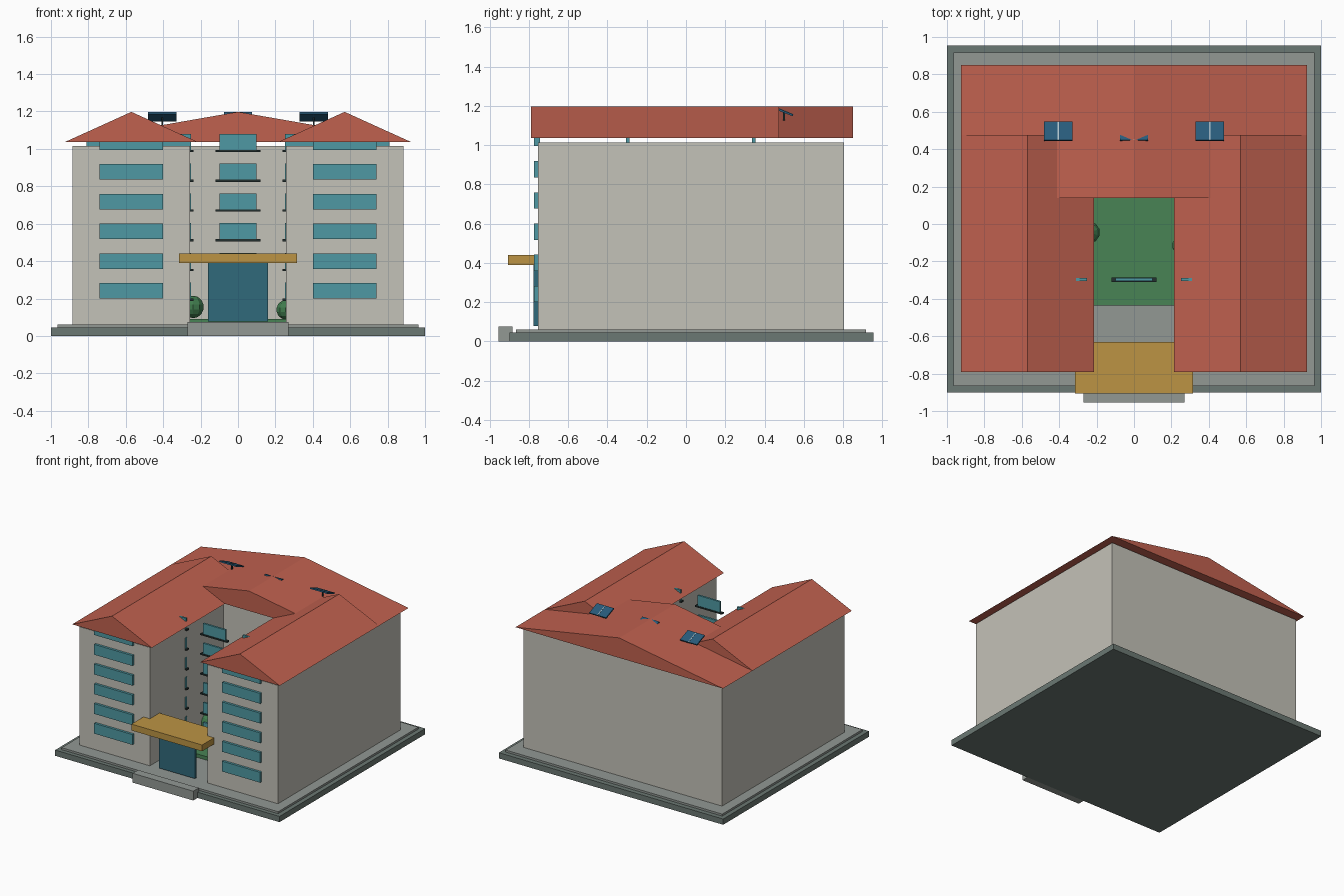
import bpy, bmesh, math
from mathutils import Matrix

if "Cube" in bpy.data.objects:
    bpy.data.objects.remove(bpy.data.objects["Cube"])


def mat(name, hexa):
    m = bpy.data.materials.new(name)
    rgb = [int(hexa[i:i + 2], 16) / 255 for i in (0, 2, 4)]
    m.diffuse_color = [*((c / 12.92 if c < 0.04 else ((c + 0.055) / 1.055) ** 2.4) for c in rgb), 1]
    m.use_nodes = True
    m.node_tree.nodes["Principled BSDF"].inputs["Base Color"].default_value = m.diffuse_color
    return m


WALL = mat("plaster", "C4C2B8")
ROOF = mat("roof_tile", "C0614F")
PLINTH = mat("dark_stone", "6B7873")
PAVING = mat("paving", "929894")
GLASS = mat("window_glass", "4F99A3")
DOOR = mat("door_glass", "306A7B")
CANOPY = mat("canopy_ochre", "BC9444")
GRASS = mat("grass", "488355")
BUSH = mat("bush_green", "3F7A4C")
RAIL = mat("dark_metal", "23302F")
SOLAR = mat("solar_blue", "285B7B")
TRIM = mat("solar_trim", "AFC4CC")


def finish(name, bm, material):
    bmesh.ops.recalc_face_normals(bm, faces=bm.faces)
    me = bpy.data.meshes.new(name)
    bm.to_mesh(me)
    bm.free()
    ob = bpy.data.objects.new(name, me)
    bpy.context.collection.objects.link(ob)
    me.materials.append(material)
    return ob


def add_box(bm, x, y, z):
    ranges = (x, y, z)
    centre = [(a + b) / 2 for a, b in ranges]
    size = [b - a for a, b in ranges]
    bmesh.ops.create_cube(bm, size=1, matrix=Matrix.Translation(centre) @ Matrix.Diagonal((*size, 1)))


def box(name, x, y, z, material):
    bm = bmesh.new()
    add_box(bm, x, y, z)
    return finish(name, bm, material)


def prism(name, points, offset, material):
    # closed profile extruded along an offset
    bm = bmesh.new()
    face = bm.faces.new([bm.verts.new(p) for p in points])
    out = bmesh.ops.extrude_face_region(bm, geom=[face])
    bmesh.ops.translate(bm, vec=offset, verts=[v for v in out["geom"] if isinstance(v, bmesh.types.BMVert)])
    return finish(name, bm, material)


def gable(name, x0, x1, y0, y1):
    prism(name, [(x0, y0, 1.037), (x1, y0, 1.037), ((x0 + x1) / 2, y0, 1.198)], (0, y1 - y0, 0), ROOF)


# Ground slabs and entrance step
box("plinth", (-1, 1), (-0.90, 0.955), (0, 0.046), PLINTH)
box("paving_slab", (-0.965, 0.965), (-0.867, 0.917), (0.046, 0.062), PAVING)
box("entrance_step", (-0.27, 0.27), (-0.955, -0.885), (0, 0.075), PAVING)
box("courtyard_lawn", (-0.257, 0.257), (-0.437, 0.18), (0.062, 0.09), GRASS)

# U-shaped building body
W, C, F, B = 0.885, 0.257, -0.755, 0.805
prism("walls", [(x, y, 0.062) for x, y in
                ((-W, F), (-C, F), (-C, 0.18), (C, 0.18), (C, F), (W, F), (W, B), (-W, B))],
      (0, 0, 0.953), WALL)

# Roofs: two wing gables and a low, wide rear gable
gable("left_wing_roof", -0.925, -0.215, -0.79, 0.475)
gable("right_wing_roof", 0.215, 0.925, -0.79, 0.475)
gable("rear_roof", -0.925, 0.925, 0.14, 0.85)

# Rows of windows and their balcony rails
front, inner, rails = bmesh.new(), bmesh.new(), bmesh.new()
for i in range(6):
    z = 0.2 + 0.159 * i
    for s in (-1, 1):
        add_box(front, sorted((s * 0.4, s * 0.74)), (-0.774, -0.745), (z, z + 0.083))
        for y in (-0.297, 0.345):
            add_box(inner, sorted((s * 0.252, s * 0.81)), (y - 0.008, y + 0.008), (z, z + 0.085))
        add_box(rails, sorted((s * 0.238, s * 0.4)), (-0.31, -0.285), (z - 0.012, z))
    add_box(inner, (-0.1, 0.1), (-0.305, -0.289), (z, z + 0.085))
    add_box(rails, (-0.12, 0.12), (-0.31, -0.285), (z - 0.012, z))
finish("front_windows", front, GLASS)
finish("courtyard_windows", inner, GLASS)
finish("window_rails", rails, RAIL)

# Entrance door and canopy
box("entrance_door", (-0.16, 0.16), (-0.776, -0.755), (0.078, 0.392), DOOR)
box("entrance_canopy", (-0.315, 0.315), (-0.907, -0.632), (0.39, 0.441), CANOPY)

# Courtyard bushes
for name, loc, r in (("left_bush", (-0.24, -0.045, 0.155), 0.06),
                     ("right_bush", (0.255, -0.115, 0.14), 0.052)):
    bm = bmesh.new()
    bmesh.ops.create_uvsphere(bm, u_segments=10, v_segments=7, radius=r, matrix=Matrix.Translation(loc))
    finish(name, bm, BUSH)

# Tilted solar panels on posts
for name, x in (("left", -0.405), ("middle", 0), ("right", 0.405)):
    pose = Matrix.Translation((x, 0.496, 1.172)) @ Matrix.Rotation(math.radians(-22), 4, "X")
    panel = box(name + "_solar_panel", (-0.075, 0.075), (-0.053, 0.053), (-0.005, 0.005), SOLAR)
    trim = box(name + "_panel_divider", (-0.003, 0.003), (-0.053, 0.053), (0.004, 0.007), TRIM)
    panel.matrix_world = pose
    trim.matrix_world = pose
    box(name + "_panel_post", (x - 0.005, x + 0.005), (0.495, 0.505), (1.1, 1.17), RAIL)
